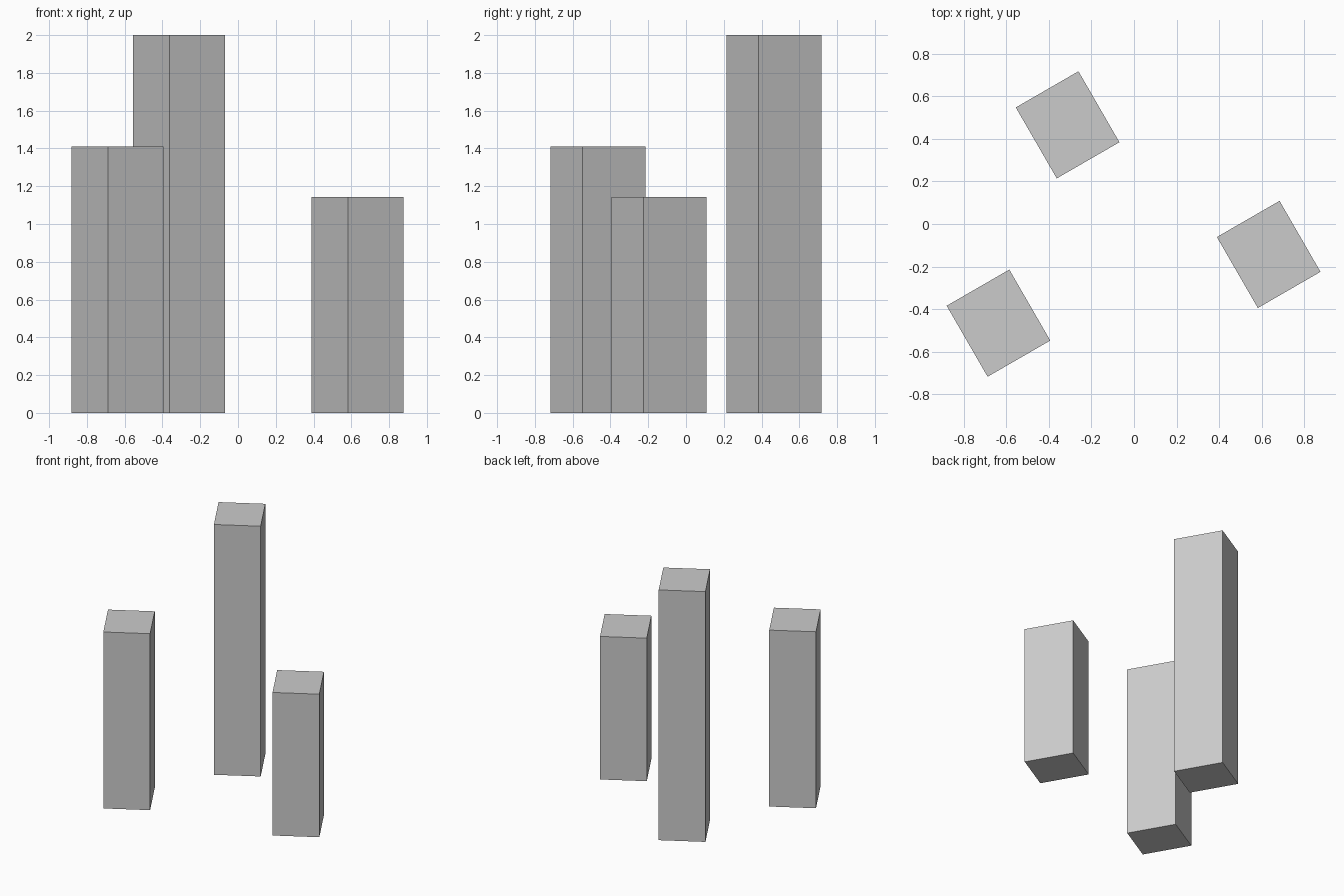
import bpy
import bmesh
from math import radians
from mathutils import Matrix

cube = bpy.data.objects.get("Cube")
if cube:
    bpy.data.objects.remove(cube, do_unlink=True)

# One plain grey for every block
GREY = (0.6, 0.6, 0.6, 1)
grey = bpy.data.materials.new("light grey")
grey.use_nodes = True
grey.diffuse_color = GREY
for node in grey.node_tree.nodes:
    if node.type == 'BSDF_PRINCIPLED':
        node.inputs["Base Color"].default_value = GREY

WIDTH, DEPTH, TURN = 0.34, 0.385, radians(30)


def block(name, x, y, height):
    """Upright box standing on the ground, turned about its own centre."""
    bm = bmesh.new()
    shape = (Matrix.Translation((0, 0, height / 2))
             @ Matrix.Diagonal((WIDTH, DEPTH, height, 1)))
    bmesh.ops.create_cube(bm, size=1, matrix=shape)
    mesh = bpy.data.meshes.new(name)
    bm.to_mesh(mesh)
    bm.free()
    mesh.materials.append(grey)
    obj = bpy.data.objects.new(name, mesh)
    obj.location = (x, y, 0)
    obj.rotation_euler.z = TURN
    bpy.context.collection.objects.link(obj)


# Three separate towers of different heights
block("tall_tower", -0.312, 0.466, 2.0)
block("middle_tower", -0.637, -0.466, 1.41)
block("short_tower", 0.633, -0.143, 1.143)
